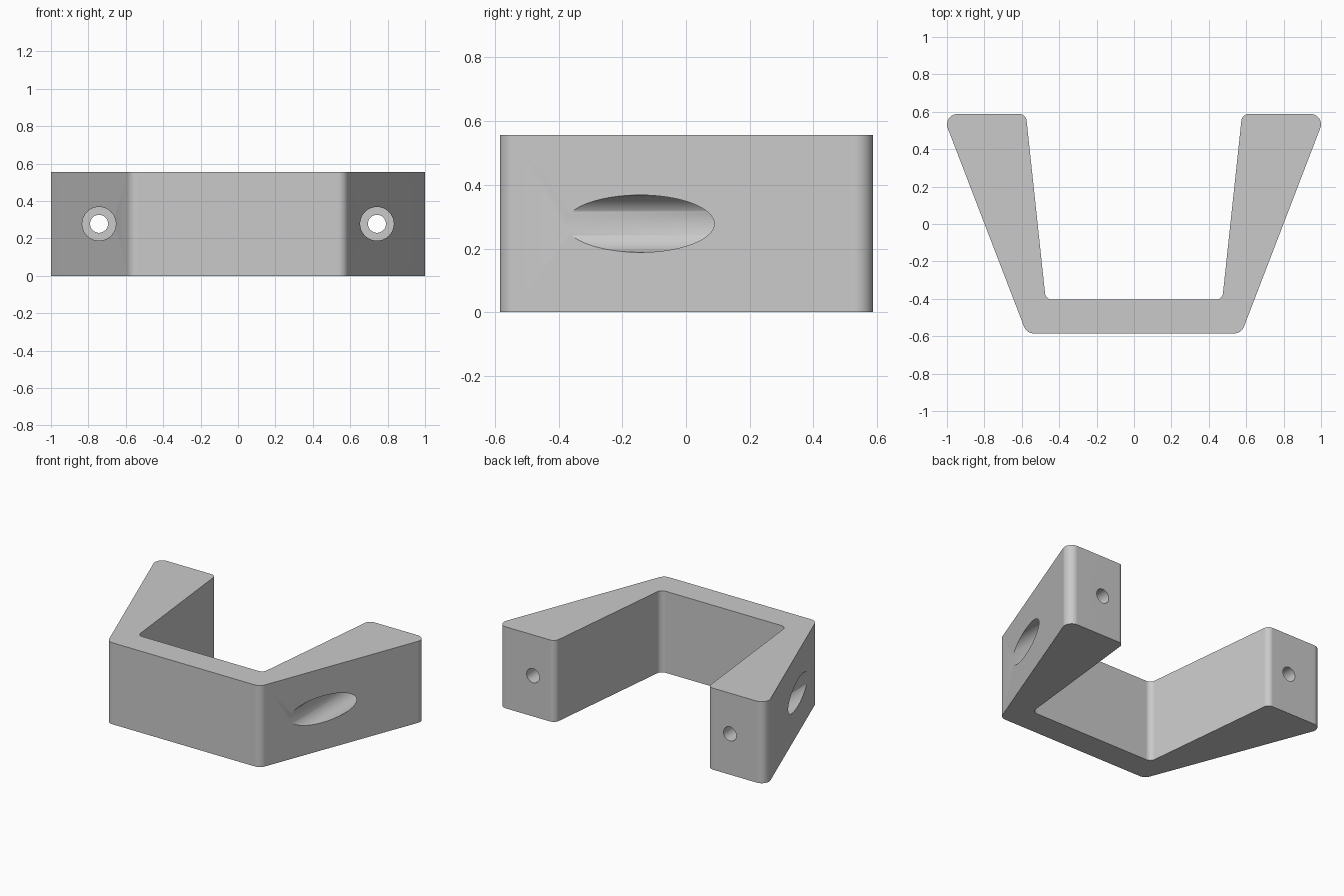
import bpy, bmesh, math
from mathutils import Vector

if "Cube" in bpy.data.objects:
    bpy.data.objects.remove(bpy.data.objects["Cube"], do_unlink=True)

HEIGHT = 0.556
HOLE_X = 0.743
ARC_STEPS = 8

grey = bpy.data.materials.new("light grey")
grey.use_nodes = True
colour = (0.59, 0.59, 0.59, 1)
grey.diffuse_color = colour
grey.node_tree.nodes["Principled BSDF"].inputs["Base Color"].default_value = colour


def fillet(prev, corner, nxt, radius):
    """Points of a circular arc that rounds one corner."""
    a, b = (prev - corner).normalized(), (nxt - corner).normalized()
    half_angle = a.angle(b) / 2
    centre = corner + (a + b).normalized() * radius / math.sin(half_angle)
    reach = radius / math.tan(half_angle)
    start = (corner + a * reach - centre).normalized()
    end = (corner + b * reach - centre).normalized()
    return [centre + start.slerp(end, i / ARC_STEPS) * radius for i in range(ARC_STEPS + 1)]


def cylinder(name, radius, y0, y1, x):
    bpy.ops.mesh.primitive_cylinder_add(
        vertices=64, radius=radius, depth=y1 - y0,
        location=(x, (y0 + y1) / 2, HEIGHT / 2), rotation=(math.pi / 2, 0, 0))
    obj = bpy.context.object
    obj.name = name
    obj.hide_render = True
    obj.data.materials.append(grey)
    return obj


# Bracket outline: right half as (x, y, corner radius), then mirrored
half = [(0.574, -0.585, 0.055), (1.025, 0.588, 0.055),
        (0.578, 0.588, 0.04), (0.472, -0.405, 0.04)]
outline = half + [(-x, y, r) for x, y, r in reversed(half)]
corners = [Vector((x, y, 0)) for x, y, r in outline]
count = len(corners)
points = []
for i, (x, y, r) in enumerate(outline):
    points += fillet(corners[i - 1], corners[i], corners[(i + 1) % count], r)

# Bracket body
bm = bmesh.new()
base = bm.faces.new([bm.verts.new(p) for p in points])
top = bmesh.ops.extrude_face_region(bm, geom=[base])
bmesh.ops.translate(bm, vec=(0, 0, HEIGHT),
                    verts=[v for v in top["geom"] if isinstance(v, bmesh.types.BMVert)])
bmesh.ops.recalc_face_normals(bm, faces=bm.faces)
mesh = bpy.data.meshes.new("bracket")
bm.to_mesh(mesh)
bm.free()
bracket = bpy.data.objects.new("bracket", mesh)
bpy.context.collection.objects.link(bracket)
mesh.materials.append(grey)

# Screw holes with wide head recesses, cut along y through each arm
cutters = []
for side, x in (("left", HOLE_X), ("right", -HOLE_X)):
    cutters.append(cylinder(side + "_head_recess_cutter", 0.09, -0.8, 0.41, x))
    cutters.append(cylinder(side + "_screw_hole_cutter", 0.048, -0.7, 0.8, x))

bpy.ops.object.select_all(action="DESELECT")
bpy.context.view_layer.objects.active = bracket
bracket.select_set(True)
for cutter in cutters:
    cut = bracket.modifiers.new(cutter.name, "BOOLEAN")
    cut.operation = "DIFFERENCE"
    cut.solver = "EXACT"
    cut.object = cutter
    bpy.ops.object.modifier_apply(modifier=cut.name)
for cutter in cutters:
    bpy.data.objects.remove(cutter, do_unlink=True)

# Smooth rounded corners and bores, flat walls
bpy.ops.object.shade_smooth_by_angle(angle=math.radians(30))
weighted = bracket.modifiers.new("flat walls", "WEIGHTED_NORMAL")
weighted.keep_sharp = True
